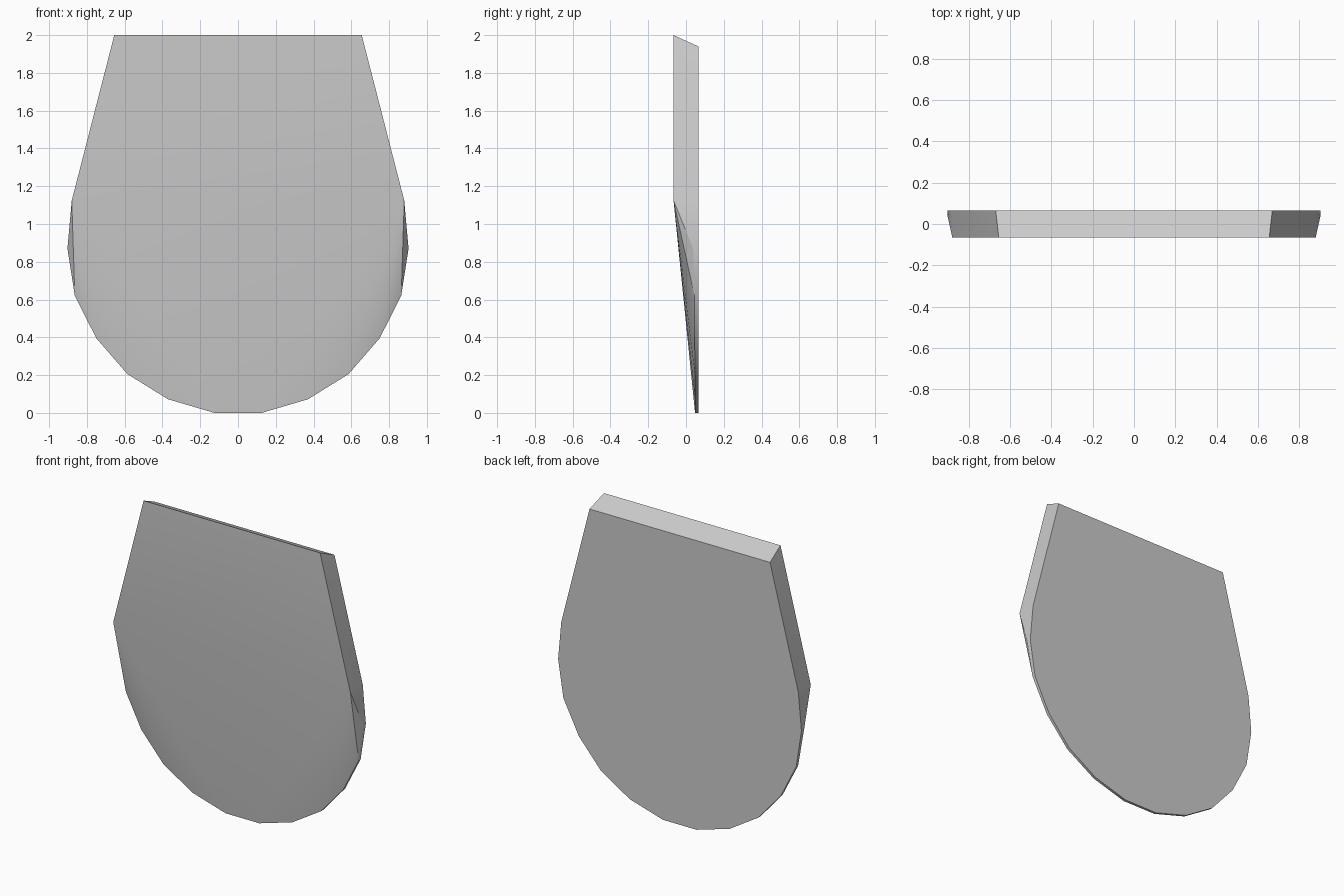
import bpy
import bmesh
import math

old = bpy.data.objects.get("Cube")
if old:
    bpy.data.objects.remove(old, do_unlink=True)

# Plain grey finish
grey = bpy.data.materials.new("light_grey")
grey.use_nodes = True
colour = (0.6, 0.6, 0.6, 1)
grey.diffuse_color = colour
grey.node_tree.nodes["Principled BSDF"].inputs["Base Color"].default_value = colour

FRONT, BACK = -0.066, 0.066
# Half outline of the rounded lower edge: x, z, y of the thin front lip
LOWER = [(0.903, 0.87, 0.038), (0.864, 0.62, 0.045), (0.75, 0.395, 0.046),
         (0.585, 0.205, 0.047), (0.37, 0.072, 0.048), (0.125, 0.0, 0.048)]

bm = bmesh.new()


def half(side):
    """Vertices of one side, from the top down."""
    v = lambda x, y, z: bm.verts.new((side * x, y, z))
    front = [v(0.655, FRONT, 2.0), v(0.88, FRONT, 1.125)]
    back = [v(0.67, BACK, 1.94), v(0.88, BACK, 1.125)]
    front += [v(x, y, z) for x, z, y in LOWER]
    back += [v(x, BACK, z) for x, z, _ in LOWER]
    return front, back


lf, lb = half(1)
rf, rb = half(-1)

# Rim and tapered front facets of each side
for front, back in ((lf, lb), (rf, rb)):
    for i in range(len(front) - 1):
        bm.faces.new((front[i], front[i + 1], back[i + 1], back[i]))
    corner = front[1]
    for a, b in zip(front[2:], front[3:]):
        bm.faces.new((corner, a, b))

# Upper panel, lower centre panel, top edge, bottom edge and flat back
bm.faces.new((lf[0], rf[0], rf[1], lf[1]))
bm.faces.new((lf[1], rf[1], rf[-1], lf[-1]))
bm.faces.new((lf[0], lb[0], rb[0], rf[0]))
bm.faces.new((lf[-1], rf[-1], rb[-1], lb[-1]))
bm.faces.new(lb + rb[::-1])
bmesh.ops.recalc_face_normals(bm, faces=bm.faces[:])

mesh = bpy.data.meshes.new("rounded_plate")
bm.to_mesh(mesh)
bm.free()
mesh.materials.append(grey)
plate = bpy.data.objects.new("rounded_plate", mesh)
bpy.context.collection.objects.link(plate)

# Soft front facets with crisp outer edges
bpy.ops.object.select_all(action="DESELECT")
plate.select_set(True)
bpy.context.view_layer.objects.active = plate
bpy.ops.object.shade_smooth_by_angle(angle=math.radians(30))
